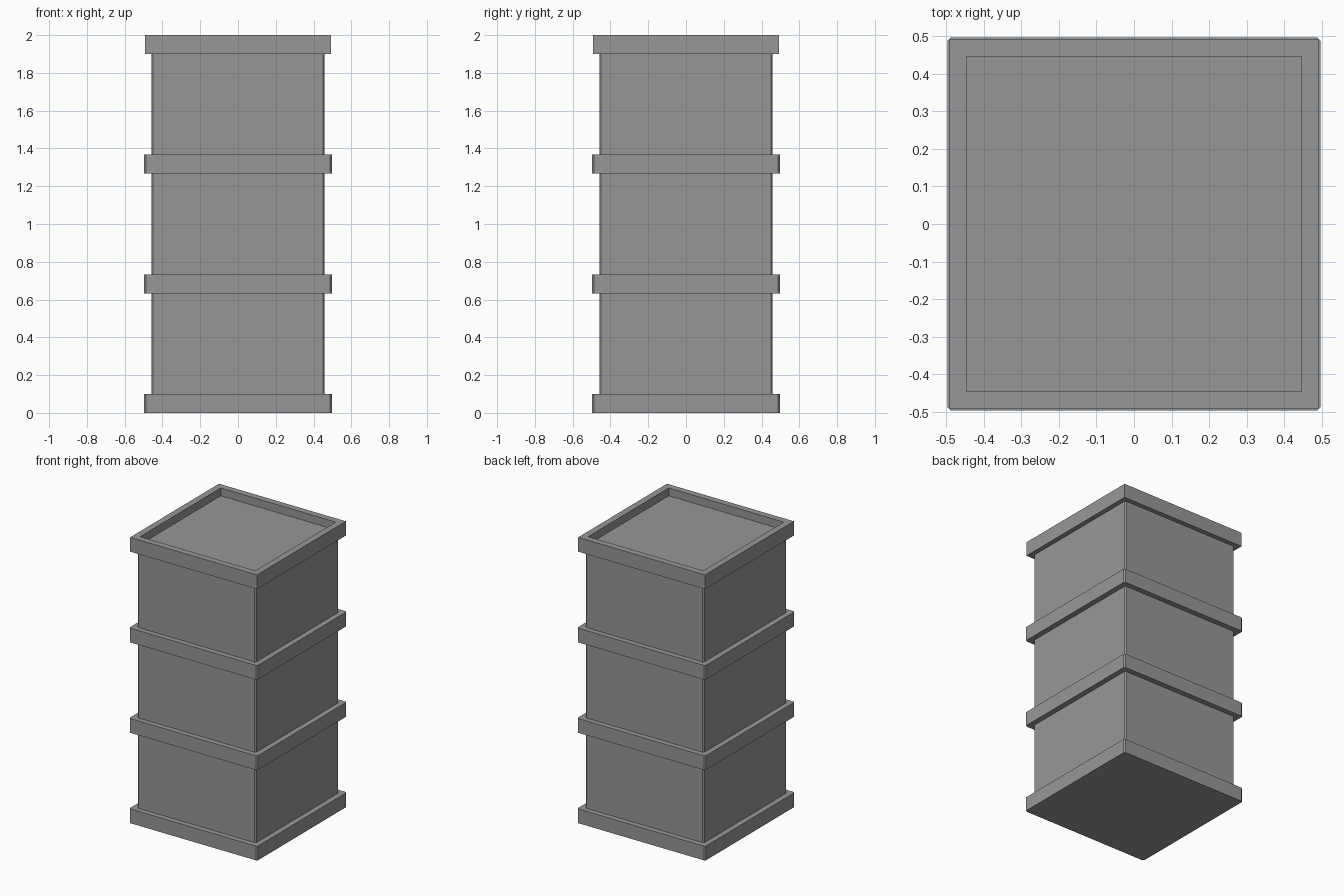
import bpy
import bmesh

cube = bpy.data.objects.get("Cube")
if cube:
    bpy.data.objects.remove(cube, do_unlink=True)

# Single plain grey
grey = bpy.data.materials.new("grey")
grey.use_nodes = True
grey.diffuse_color = (0.31, 0.31, 0.31, 1)
grey.node_tree.nodes["Principled BSDF"].inputs["Base Color"].default_value = (0.31, 0.31, 0.31, 1)


def finish(name, bm):
    bmesh.ops.recalc_face_normals(bm, faces=bm.faces)
    mesh = bpy.data.meshes.new(name)
    bm.to_mesh(mesh)
    bm.free()
    mesh.materials.append(grey)
    obj = bpy.data.objects.new(name, mesh)
    bpy.context.collection.objects.link(obj)


def block(name, half, z0, z1, cut=0.0, inset=0.0, depth=0.0):
    """Square block with optional clipped upright corners and a sunken top."""
    bm = bmesh.new()
    bmesh.ops.create_cube(bm, size=1)
    for v in bm.verts:
        v.co = (v.co.x * 2 * half, v.co.y * 2 * half, z0 if v.co.z < 0 else z1)
    if cut:
        upright = [e for e in bm.edges if abs(e.verts[0].co.z - e.verts[1].co.z) > 0.01]
        bmesh.ops.bevel(bm, geom=upright, offset=cut, segments=1, affect='EDGES')
    if inset:
        top = max(bm.faces, key=lambda f: f.calc_center_median().z)
        bmesh.ops.inset_region(bm, faces=[top], thickness=inset)
        floor = bmesh.ops.extrude_discrete_faces(bm, faces=[top])["faces"]
        bmesh.ops.translate(bm, verts=floor[0].verts, vec=(0, 0, -depth))
    finish(name, bm)


BAND = 0.1
STEP = (2 - BAND) / 3

# Three stacked sections, each standing on a projecting band
for i, part in enumerate(("lower", "middle", "upper")):
    z = i * STEP
    block(part + "_band", 0.497, z, z + BAND, cut=0.009)
    block(part + "_section", 0.459, z + BAND, z + STEP, cut=0.009)

# Top rim around a sunken panel
block("top_rim", 0.492, 2 - BAND, 2, inset=0.065, depth=0.055)
